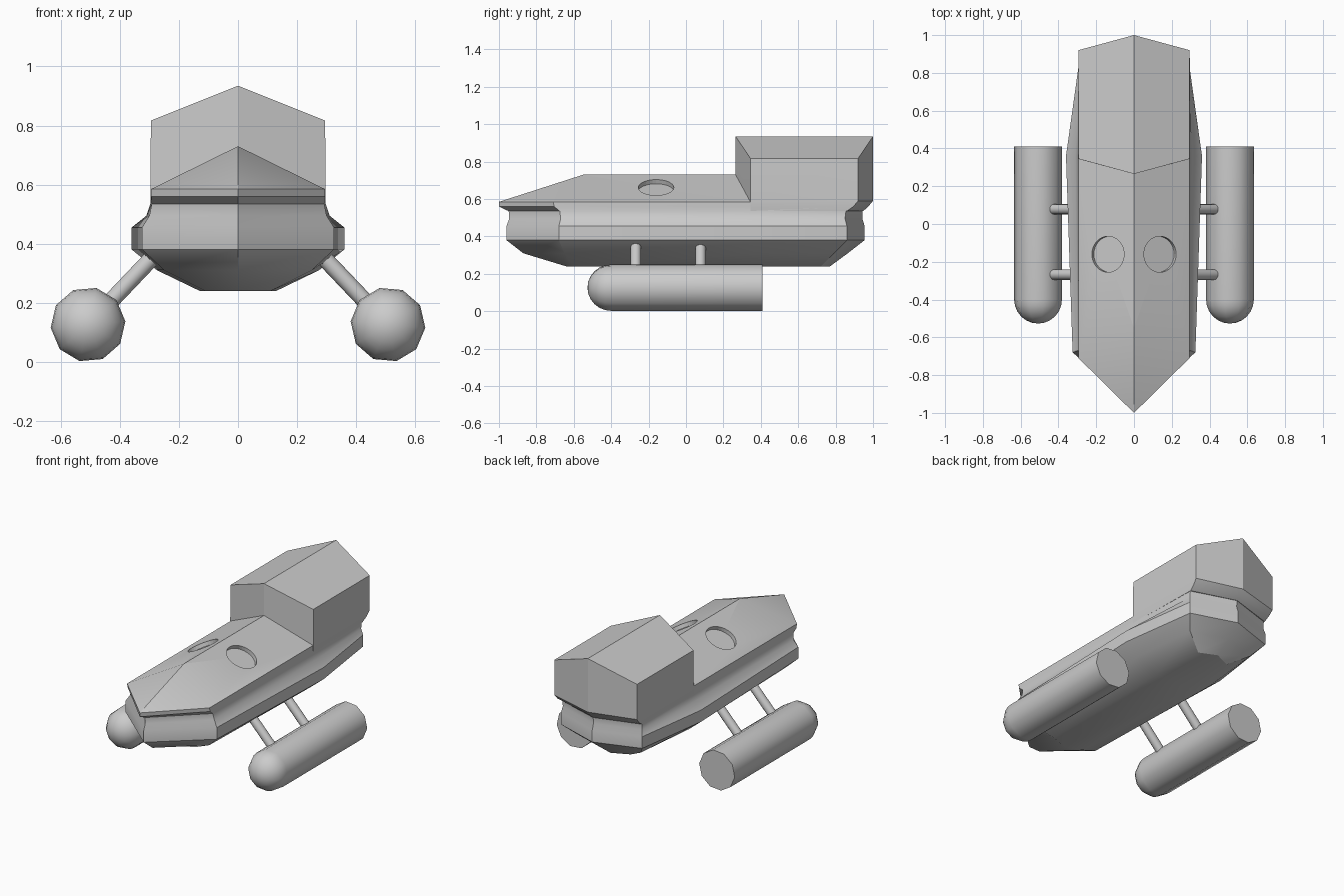
import bpy, bmesh, math
from mathutils import Vector, Matrix

if "Cube" in bpy.data.objects:
    bpy.data.objects.remove(bpy.data.objects["Cube"])


def finish(name, bm, angle):
    bmesh.ops.recalc_face_normals(bm, faces=bm.faces)
    me = bpy.data.meshes.new(name)
    bm.to_mesh(me)
    bm.free()
    ob = bpy.data.objects.new(name, me)
    bpy.context.collection.objects.link(ob)
    if angle:
        bpy.ops.object.select_all(action='DESELECT')
        ob.select_set(True)
        bpy.context.view_layer.objects.active = ob
        bpy.ops.object.shade_smooth_by_angle(angle=math.radians(angle))
    return ob


def loft(bm, half_rings):
    """Mirror half outlines (front centre to rear centre) and skin them; returns last ring."""
    rings = []
    for half in half_rings:
        full = half + [(-x, y, z) for x, y, z in half[-2:0:-1]]
        rings.append([bm.verts.new(p) for p in full])
    for a, b in zip(rings, rings[1:]):
        for i in range(len(a)):
            j = (i + 1) % len(a)
            bm.faces.new((a[i], a[j], b[j], b[i]))
    bm.faces.new(rings[0])
    return rings[-1]


# Hull: z, nose y, shoulder, widest point, rear corner, rear y
levels = [
    (.24, -.64, (.11, -.60), (.13, .36), (.11, .72), .77),
    (.31, -.87, (.25, -.65), (.275, .36), (.23, .79), .865),
    (.38, -.96, (.325, -.68), (.36, .36), (.29, .86), .955),
    (.455, -.96, (.325, -.68), (.36, .36), (.29, .86), .955),
    (.495, -.945, (.30, -.67), (.31, .36), (.283, .85), .943),
    (.535, -.948, (.292, -.675), (.297, .36), (.283, .855), .945),
    (.56, -1.0, (.294, -.705), (.294, .36), (.29, .89), .97),
    (.585, -1.0, (.294, -.71), (.294, .36), (.292, .915), .99),
]
bm = bmesh.new()
ring = loft(bm, [[(0, n, z), (*s, z), (*m, z), (*r, z), (0, b, z)]
                 for z, n, s, m, r, b in levels])
front = bm.verts.new((0, -.55, .73))
back = bm.verts.new((0, .90, .73))
for k in (1, -1):
    nose, sh, mid, rear, tail = (ring[k * i] for i in range(5))
    bm.faces.new((nose, sh, front))
    bm.faces.new((sh, mid, rear, back, front))
    bm.faces.new((rear, tail, back))
hull = finish("hull", bm, 30)

# Round recesses in the sloping deck
bm = bmesh.new()
for k in (1, -1):
    tilt = Matrix.Rotation(k * math.atan2(.145, .294), 4, 'Y')
    centre = Vector((k * .138, -.16, .662)) + tilt @ Vector((0, 0, .02))
    bmesh.ops.create_cone(bm, cap_ends=True, segments=32, radius1=.095, radius2=.095,
                          depth=.09, matrix=Matrix.Translation(centre) @ tilt)
cutter = finish("hatch_cutter", bm, 0)
cutter.hide_render = True
cutter.hide_set(True)
cut = hull.modifiers.new("hatches", 'BOOLEAN')
cut.operation = 'DIFFERENCE'
cut.solver = 'EXACT'
cut.object = cutter

# Rear cabin with a ridged roof
bm = bmesh.new()
ring = loft(bm, [
    [(0, .265, .535), (.297, .345, .535), (.285, .86, .535), (0, .947, .535)],
    [(0, .265, .56), (.297, .345, .56), (.29, .895, .56), (0, .975, .56)],
    [(0, .265, .59), (.297, .345, .59), (.294, .92, .59), (0, 1.0, .59)],
    [(0, .265, .935), (.295, .345, .817), (.295, .92, .817), (0, 1.0, .935)],
])
for k in (1, -1):
    bm.faces.new([ring[k * i] for i in range(4)])
finish("cabin", bm, 30)


# Pontoons: ten-sided tubes with rounded noses and flat tails
R, NOSE, TAIL = .127, -.40, .41
for side, k in (("right", 1), ("left", -1)):
    stations = [(TAIL, R)] + [(NOSE - R * math.sin(t), R * math.cos(t))
                              for t in (math.radians(15 * i) for i in range(6))]
    bm = bmesh.new()
    prev = None
    for y, r in stations:
        cur = []
        for i in range(10):
            a = math.radians(36 * i + 175)
            cur.append(bm.verts.new((k * (.508 + r * math.cos(a)), y,
                                     .126 + r * math.sin(a))))
        if prev is None:
            bm.faces.new(cur)
        else:
            for i in range(10):
                j = (i + 1) % 10
                bm.faces.new((prev[i], prev[j], cur[j], cur[i]))
        prev = cur
    tip = bm.verts.new((k * .508, NOSE - R, .126))
    for i in range(10):
        bm.faces.new((prev[i], prev[(i + 1) % 10], tip))
    finish(side + "_pontoon", bm, 45)

    # Struts between hull and pontoon
    for label, y in (("front", -.268), ("rear", .078)):
        a, b = Vector((k * .445, y, .19)), Vector((k * .25, y, .395))
        rot = (b - a).to_track_quat('Z', 'Y').to_matrix().to_4x4()
        bm = bmesh.new()
        bmesh.ops.create_cone(bm, cap_ends=True, segments=12, radius1=.028, radius2=.028,
                              depth=(b - a).length,
                              matrix=Matrix.Translation((a + b) / 2) @ rot)
        finish(f"{side}_{label}_strut", bm, 40)
